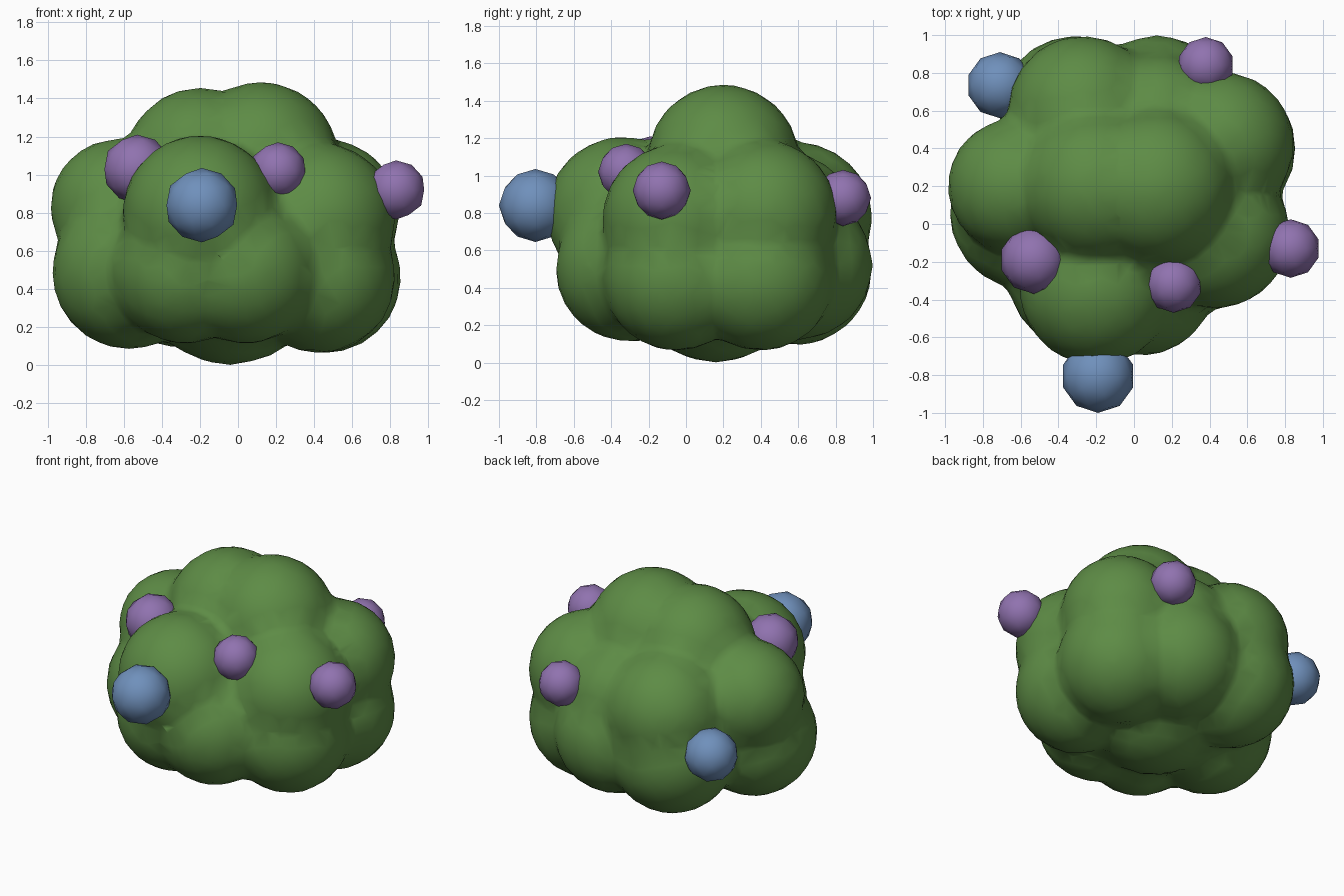
import bpy, bmesh
from mathutils import Matrix, Vector

if "Cube" in bpy.data.objects:
    bpy.data.objects.remove(bpy.data.objects["Cube"])


def material(name, color):
    m = bpy.data.materials.new(name)
    m.diffuse_color = (*color, 1)
    m.use_nodes = True
    m.node_tree.nodes["Principled BSDF"].inputs["Base Color"].default_value = m.diffuse_color
    return m


def blobs(name, balls, subdiv, mat):
    """One smooth object made of icospheres given as (x, y, z, radius)."""
    bm = bmesh.new()
    for x, y, z, r in balls:
        bmesh.ops.create_icosphere(bm, subdivisions=subdiv, radius=r,
                                   matrix=Matrix.Translation(Vector((x, y, z))))
    for f in bm.faces:
        f.smooth = True
    me = bpy.data.meshes.new(name)
    bm.to_mesh(me)
    bm.free()
    me.materials.append(mat)
    ob = bpy.data.objects.new(name, me)
    bpy.context.collection.objects.link(ob)
    return ob


green = material("leaf_green", (0.11, 0.26, 0.06))
blue = material("berry_blue", (0.16, 0.28, 0.50))
purple = material("berry_purple", (0.28, 0.17, 0.43))

# Foliage: overlapping lobes melted into one soft mass
lobes = [
    (-0.04, 0.16, 0.51, 0.51),                              # core
    (-0.20, 0.20, 1.06, 0.40), (0.12, 0.20, 1.08, 0.41),    # crown
    (-0.20, -0.34, 0.80, 0.41),                             # front upper
    (-0.28, -0.28, 0.50, 0.39), (0.04, -0.31, 0.50, 0.39),  # front lower
    (-0.63, 0.20, 0.83, 0.36), (-0.57, 0.06, 0.49, 0.41),   # left
    (0.46, 0.42, 0.80, 0.39), (0.46, 0.40, 0.46, 0.40),     # right back
    (0.43, -0.05, 0.77, 0.40), (0.43, -0.05, 0.46, 0.40),   # right front
    (-0.27, 0.60, 0.78, 0.40), (-0.31, 0.59, 0.50, 0.41),   # back left
    (0.12, 0.60, 0.52, 0.40), (0.12, 0.55, 0.76, 0.36),     # back right
]
bush = blobs("bush_foliage", lobes, 3, green)
remesh = bush.modifiers.new("melt", 'REMESH')
remesh.mode = 'VOXEL'
remesh.voxel_size = 0.04
remesh.use_smooth_shade = True
smooth = bush.modifiers.new("soften", 'SMOOTH')
smooth.factor = 0.5
smooth.iterations = 4
reduce = bush.modifiers.new("low_poly", 'DECIMATE')
reduce.ratio = 0.2

# Berries: large blue and small purple
for i, b in enumerate([(-0.19, -0.805, 0.84, 0.195), (-0.71, 0.735, 0.63, 0.175)]):
    blobs(f"blue_berry_{i + 1}", [b], 2, blue)
for i, b in enumerate([(-0.53, -0.19, 1.03, 0.18), (0.21, -0.32, 1.02, 0.15),
                       (0.83, -0.13, 0.92, 0.155), (0.38, 0.84, 0.88, 0.15)]):
    blobs(f"purple_berry_{i + 1}", [b], 2, purple)
